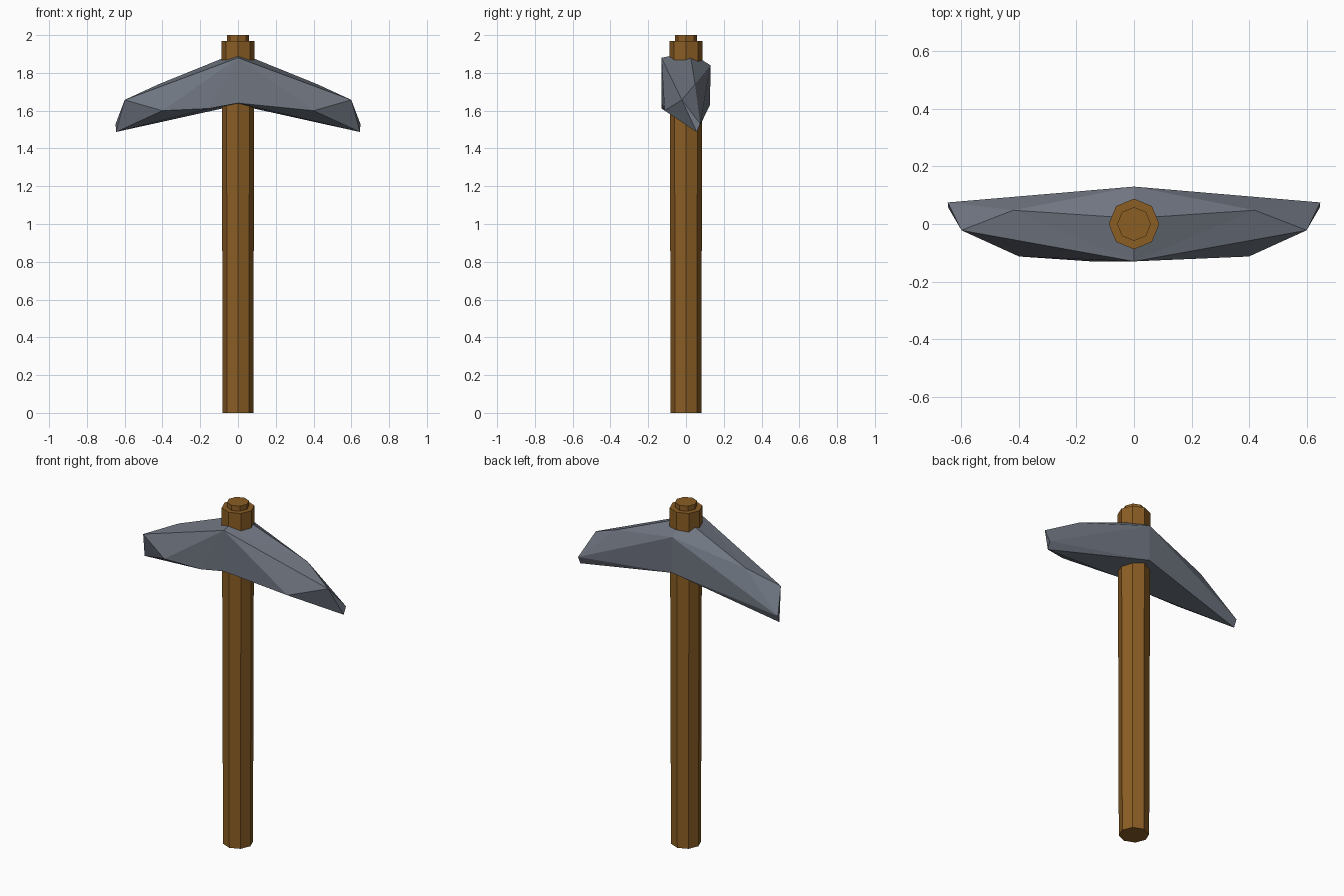
import bpy, bmesh
from mathutils import Vector

if "Cube" in bpy.data.objects:
    bpy.data.objects.remove(bpy.data.objects["Cube"])


def material(name, rgb):
    m = bpy.data.materials.new(name)
    m.diffuse_color = (*rgb, 1)
    m.use_nodes = True
    m.node_tree.nodes["Principled BSDF"].inputs["Base Color"].default_value = m.diffuse_color
    return m


wood = material("brown wood", (0.26, 0.112, 0.018))
stone = material("grey stone", (0.16, 0.18, 0.22))


def finish(bm, name, mat):
    bmesh.ops.recalc_face_normals(bm, faces=bm.faces)
    me = bpy.data.meshes.new(name)
    bm.to_mesh(me)
    bm.free()
    me.materials.append(mat)
    ob = bpy.data.objects.new(name, me)
    bpy.context.collection.objects.link(ob)
    return ob


def octagon(name, r_low, r_high, z0, z1):
    bm = bmesh.new()
    bmesh.ops.create_cone(bm, cap_ends=True, segments=8, radius1=r_low,
                          radius2=r_high, depth=z1 - z0)
    bmesh.ops.translate(bm, verts=bm.verts, vec=(0, 0, (z0 + z1) / 2))
    return finish(bm, name, wood)


# Wooden handle, collar above the head and narrow end
octagon("handle", 0.081, 0.086, 0, 1.8)
octagon("collar", 0.088, 0.088, 1.72, 1.97)
octagon("handle_end", 0.059, 0.059, 1.95, 2.0)

# Chipped stone head: one side's corners, mirrored across x
P = {
    "A": (0, -0.13, 1.88), "B": (0, -0.13, 1.64),      # front centre
    "H": (0, 0.13, 1.84), "J": (0, 0.127, 1.63),       # back centre
    "I": (0, 0.02, 1.91),                              # top centre
    "C": (0.4, -0.113, 1.60), "G": (0.42, 0.048, 1.74),
    "F": (0.6, -0.022, 1.657),
    "D": (0.648, 0.075, 1.53), "E": (0.646, 0.057, 1.487),
    "K": (0.15, -0.13, 1.612),                         # chip on the left
}
common = ["IGA", "GFA", "FCA", "IHG", "HDG", "GDF", "FDE", "FEC", "HJD", "JED"]
sides = {1: ["ACB", "BCE", "BEJ"],
         -1: ["ACK", "AKB", "KCE", "KEJ", "BKJ"]}

bm = bmesh.new()
for s, extra in sides.items():
    vs = {k: bm.verts.new(Vector((s * x, y, z))) for k, (x, y, z) in P.items()}
    for f in common + extra:
        bm.faces.new([vs[k] for k in f])
loose = [v for v in bm.verts if not v.link_faces]
bmesh.ops.delete(bm, geom=loose, context='VERTS')
bmesh.ops.remove_doubles(bm, verts=bm.verts, dist=0.0005)
finish(bm, "stone_head", stone)
